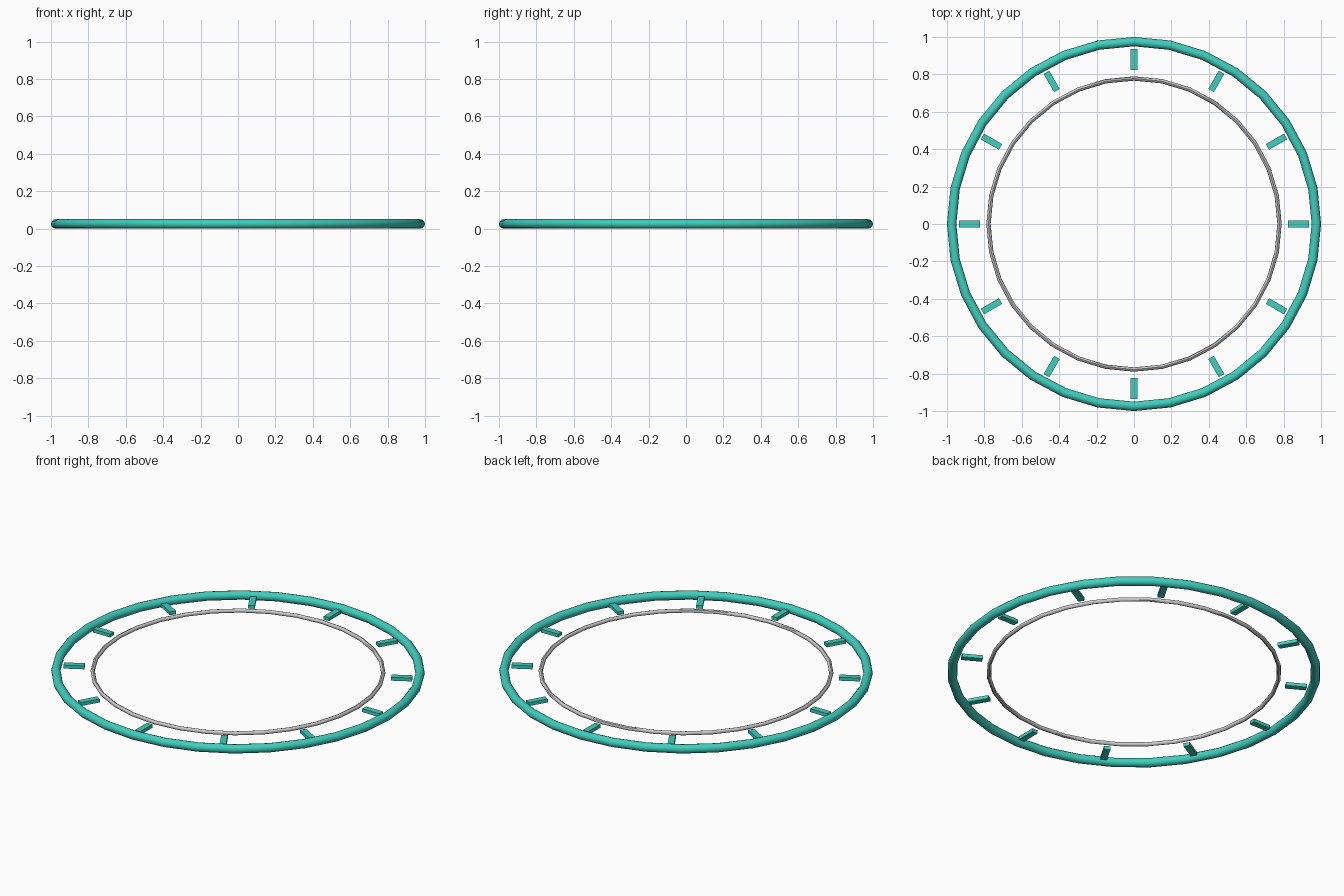
import bpy
from math import pi, cos, sin

if "Cube" in bpy.data.objects:
    bpy.data.objects.remove(bpy.data.objects["Cube"])

teal = bpy.data.materials.new("teal")
teal.diffuse_color = (0.05, 0.62, 0.51, 1)
teal.use_nodes = True
teal.node_tree.nodes["Principled BSDF"].inputs["Base Color"].default_value = teal.diffuse_color
Z = 0.025


def ring(name, major, minor, sides, mat=None):
    bpy.ops.mesh.primitive_torus_add(major_radius=major, minor_radius=minor,
                                     major_segments=32, minor_segments=sides,
                                     location=(0, 0, Z))
    o = bpy.context.object
    o.name = name
    bpy.ops.object.shade_smooth_by_angle(angle=pi / 4)
    if mat:
        o.data.materials.append(mat)


# Outer and inner rings
ring("outer_ring", 0.975, 0.025, 12, teal)
ring("inner_ring", 0.778, 0.0115, 8)

# Twelve radial hour markers
for i in range(12):
    a = i * pi / 6
    bpy.ops.mesh.primitive_cube_add(size=1, location=(0.88 * cos(a), 0.88 * sin(a), Z),
                                    rotation=(0, 0, a))
    o = bpy.context.object
    o.name = f"marker_{i + 1}"
    o.scale = (0.112, 0.035, 0.02)
    o.data.materials.append(teal)
